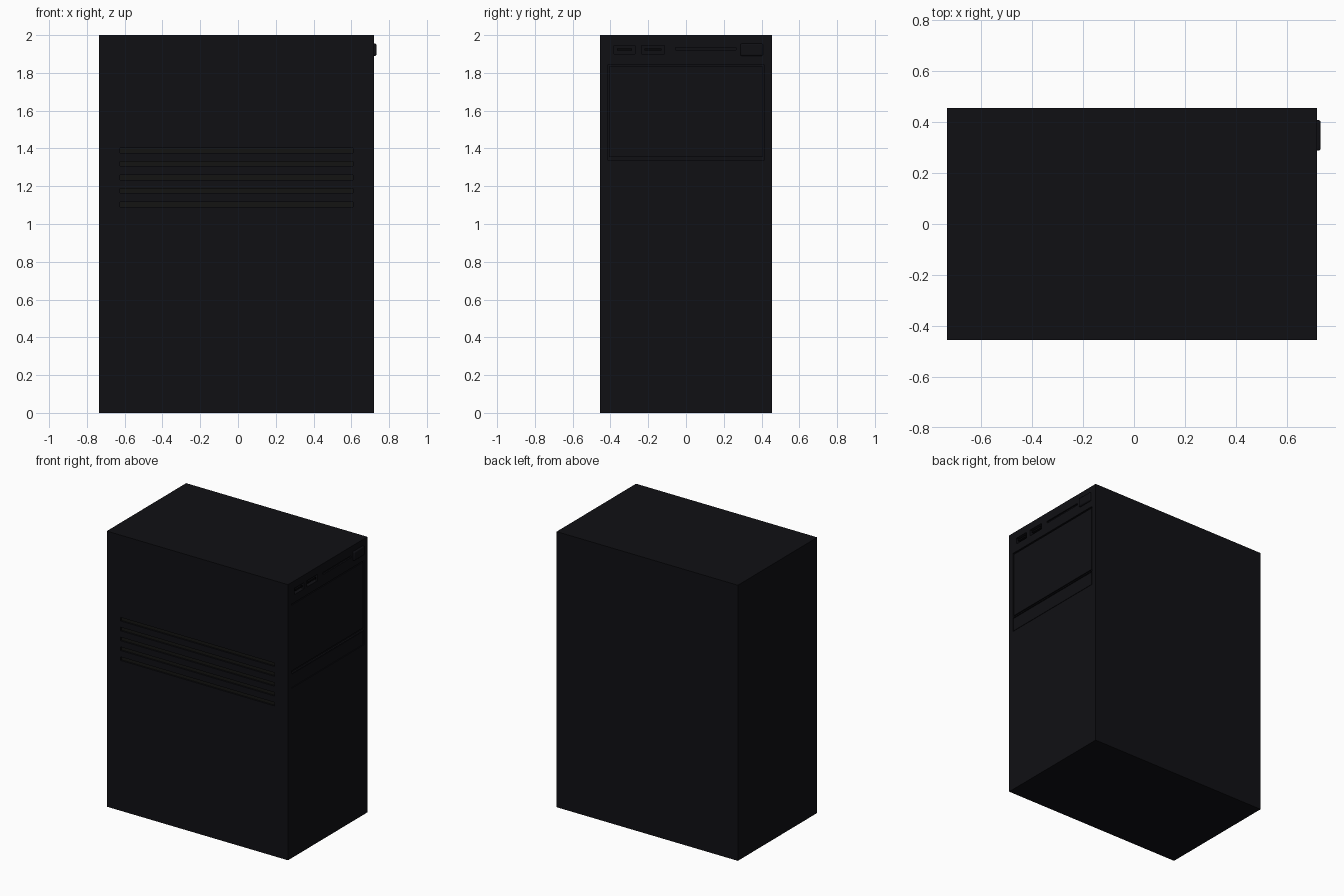
import bpy, bmesh

if "Cube" in bpy.data.objects:
    bpy.data.objects.remove(bpy.data.objects["Cube"])

def material(name, rgb):
    m = bpy.data.materials.new(name)
    m.diffuse_color = (*rgb, 1)
    m.use_nodes = True
    m.node_tree.nodes["Principled BSDF"].inputs["Base Color"].default_value = m.diffuse_color
    return m

BLACK = material("case_black", (0.005, 0.005, 0.007))
VENT = material("vent_dark", (0.007, 0.007, 0.006))
DARK = material("port_dark", (0.002, 0.002, 0.003))

def boxes(name, ranges, mat=BLACK, bevel=0.0):
    """One object made of axis-aligned boxes given as (x0, x1, y0, y1, z0, z1)."""
    bm = bmesh.new()
    for x0, x1, y0, y1, z0, z1 in ranges:
        vs = bmesh.ops.create_cube(bm, size=1)["verts"]
        for v in vs:
            v.co = (x1 if v.co.x > 0 else x0, y1 if v.co.y > 0 else y0, z1 if v.co.z > 0 else z0)
    me = bpy.data.meshes.new(name)
    bm.to_mesh(me)
    bm.free()
    ob = bpy.data.objects.new(name, me)
    bpy.context.collection.objects.link(ob)
    me.materials.append(mat)
    if bevel:
        b = ob.modifiers.new("bevel", "BEVEL")
        b.width, b.segments = bevel, 3
    return ob

def carve(ob, ranges):
    """Cut box-shaped recesses, then remove the cutter."""
    cutter = boxes("cutter", ranges, ob.data.materials[0])
    cutter.hide_render = True
    mod = ob.modifiers.new("recess", "BOOLEAN")
    mod.operation, mod.solver, mod.object = "DIFFERENCE", "EXACT", cutter
    bpy.context.view_layer.update()
    mesh = bpy.data.meshes.new_from_object(ob.evaluated_get(bpy.context.evaluated_depsgraph_get()))
    ob.modifiers.clear()
    ob.data = mesh
    bpy.data.objects.remove(cutter)

B, F, W, H = -0.735, 0.72, 0.455, 2.0   # rear, control face, half width, height

# Main case with vents, drive bay, lower bay and port recesses
case = boxes("case", [(B, F, -W, W, 0, H)])
vents = [(-0.625, 0.61, -W - 0.05, -W + 0.015, z - 0.013, z + 0.013)
         for z in (1.39, 1.319, 1.247, 1.176, 1.104)]
ports = [(-0.38, -0.27), (-0.235, -0.115)]
recesses = [(F - 0.012, F + 0.05, -0.415, 0.415, 1.34, 1.842),
            (F - 0.006, F + 0.05, -0.415, 0.415, 1.232, 1.336),
            (F - 0.01, F + 0.05, -0.055, 0.265, 1.92, 1.934)]
recesses += [(F - 0.03, F + 0.05, a, b, 1.9, 1.945) for a, b in ports]
carve(case, vents + recesses)

# Backing strips inside the vents
boxes("vent_strips", [(x0, x1, -W + 0.011, -W + 0.0155, z0, z1)
                      for x0, x1, _, _, z0, z1 in vents], VENT)

# Bay covers set into their recesses
boxes("drive_bay_door", [(F - 0.02, F - 0.003, -0.408, 0.408, 1.355, 1.833)])
boxes("lower_bay_cover", [(F - 0.02, F - 0.002, -0.41, 0.41, 1.237, 1.332)])

# Port tongues
boxes("port_tongues", [(F - 0.031, F - 0.004, a + 0.015, b - 0.015, 1.918, 1.93)
                       for a, b in ports], DARK)

# Power button with rounded edges
button = boxes("power_button", [(F - 0.02, 0.733, 0.288, 0.408, 1.89, 1.955)], BLACK, 0.008)
bpy.context.view_layer.objects.active = button
button.select_set(True)
bpy.ops.object.shade_smooth_by_angle()
